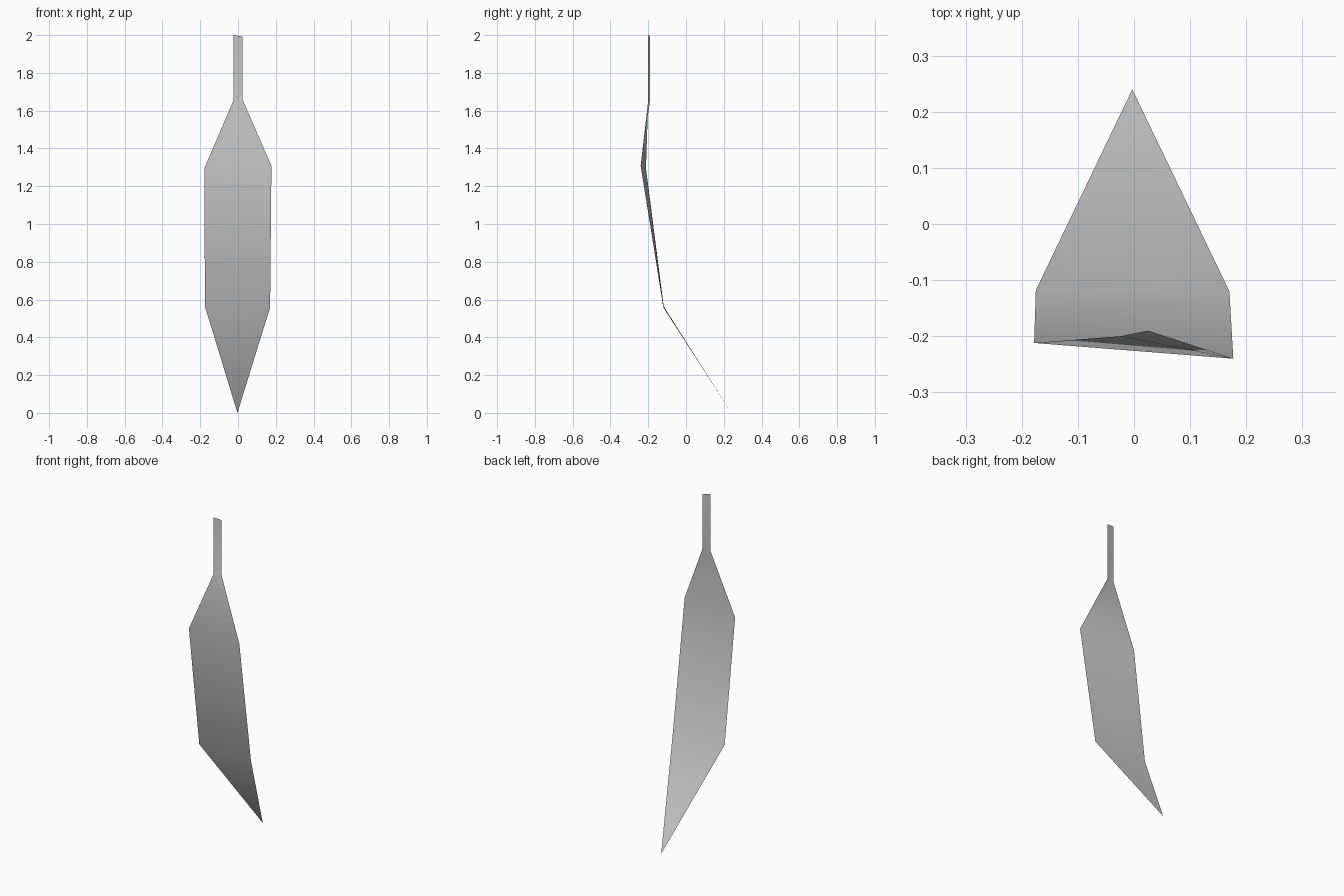
import bpy, bmesh

if "Cube" in bpy.data.objects:
    bpy.data.objects.remove(bpy.data.objects["Cube"])

# paired left / right edge points of the blade, from stem top downwards
sections = [
    ((-0.024, -0.200, 2.000), (0.024, -0.191, 1.992)),
    ((-0.024, -0.200, 1.655), (0.025, -0.190, 1.657)),
    ((-0.178, -0.212, 1.295), (0.177, -0.240, 1.308)),
    ((-0.175, -0.118, 0.564), (0.170, -0.120, 0.558)),
]
tip_point = (-0.003, 0.240, 0.0)

bm = bmesh.new()
rows = [[bm.verts.new(p) for p in pair] for pair in sections]

# stem and blade strips, split along the twist diagonal, facing the front
for (tl, tr), (bl, br) in zip(rows, rows[1:]):
    bm.faces.new((tl, br, tr))
    bm.faces.new((tl, bl, br))

# pointed tip
left, right = rows[-1]
bm.faces.new((left, bm.verts.new(tip_point), right))

for f in bm.faces:
    f.smooth = True

mesh = bpy.data.meshes.new("leaf_blade")
bm.to_mesh(mesh)
bm.free()
leaf = bpy.data.objects.new("leaf_blade", mesh)
bpy.context.collection.objects.link(leaf)
